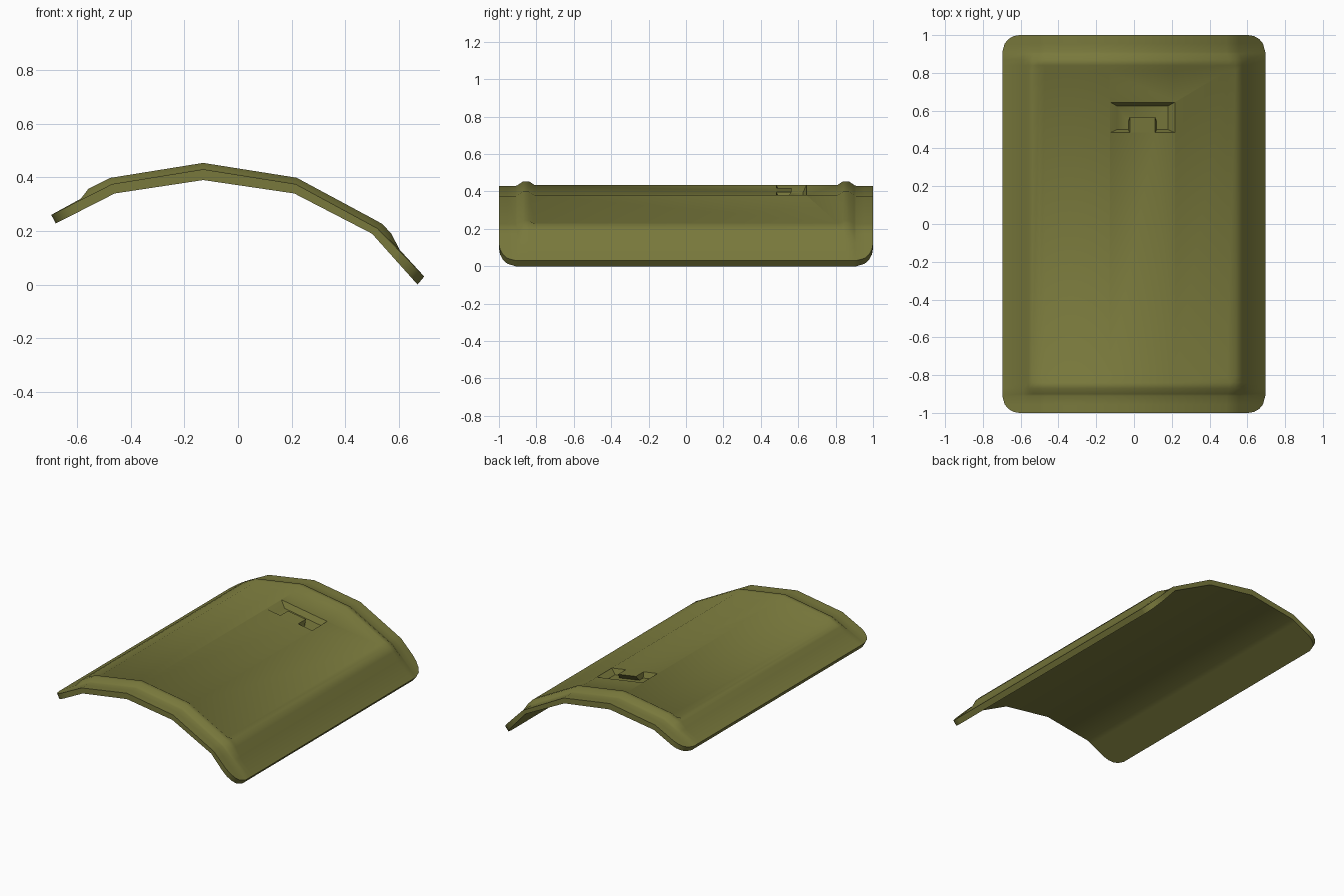
import bpy, bmesh, math
from mathutils import Vector

if "Cube" in bpy.data.objects:
    bpy.data.objects.remove(bpy.data.objects["Cube"])

# Cross-section: outer and inner skins of the bent plate (x, z)
OUTER = [(-.697, .26), (-.47, .375), (-.13, .43), (.215, .375), (.52, .21), (.695, .03)]
INNER = [(-.68, .228), (-.46, .34), (-.13, .39), (.21, .34), (.50, .19), (.67, 0)]
RIM = [0, .004, .024, .024, .005]      # height of the raised border, ring by ring
R = .09                                # plan corner radius


def section(x):
    for i in range(len(OUTER) - 1):
        if x <= OUTER[i + 1][0] or i == len(OUTER) - 2:
            a, b = OUTER[i], OUTER[i + 1]
            t = (x - a[0]) / (b[0] - a[0])
            return (Vector(a).lerp(Vector(b), t),
                    Vector(INNER[i]).lerp(Vector(INNER[i + 1]), t))


def mesh_object(name, bm):
    bmesh.ops.recalc_face_normals(bm, faces=bm.faces[:])
    me = bpy.data.meshes.new(name)
    bm.to_mesh(me)
    bm.free()
    ob = bpy.data.objects.new(name, me)
    bpy.context.collection.objects.link(ob)
    return ob


# Grid stations with their ring number
cols = [(-.697, 0), (-.585, 1), (-.55, 2), (-.53, 3), (-.50, 4), (-.47, 4), (-.13, 4),
        (.215, 4), (.49, 4), (.52, 3), (.555, 2), (.60, 1), (.695, 0)]
half = [(1 - R + R * math.sin(math.radians(a)), 0) for a in (90, 70, 50, 30, 0)]
half += [(.90, 1), (.87, 2), (.84, 3), (.81, 4)]
rows = [(-y, k) for y, k in half] + [(y, k) for y, k in reversed(half)]

# Curved plate with raised border
bm = bmesh.new()
top, bot = [], []
for y, ky in rows:
    over = max(0, abs(y) - (1 - R))
    cut = R - math.sqrt(max(0, R * R - over * over))
    tr, br = [], []
    for x, kx in cols:
        x = min(max(x, -.697 + cut), .695 - cut)
        p, q = section(x)
        p = p + (p - q).normalized() * RIM[min(kx, ky)]
        tr.append(bm.verts.new((p.x, y, p.y)))
        br.append(bm.verts.new((q.x, y, q.y)))
    top.append(tr)
    bot.append(br)
nr, nc = len(rows), len(cols)
for g in (top, bot):
    for j in range(nr - 1):
        for i in range(nc - 1):
            bm.faces.new((g[j][i], g[j][i + 1], g[j + 1][i + 1], g[j + 1][i]))
loop = [(0, i) for i in range(nc)] + [(j, nc - 1) for j in range(1, nr)]
loop += [(nr - 1, i) for i in range(nc - 2, -1, -1)] + [(j, 0) for j in range(nr - 2, 0, -1)]
for (a, b), (c, d) in zip(loop, loop[1:] + loop[:1]):
    bm.faces.new((top[a][b], top[c][d], bot[c][d], bot[a][b]))
plate = mesh_object("curved_cover_plate", bm)

# U-shaped latch recess with sloping walls around a finger tab
upper = [(-.133, .48), (-.133, .648), (.223, .648), (.223, .48),
         (.11, .48), (.11, .57), (-.02, .57), (-.02, .48)]
lower = [(-.09, .50), (-.09, .625), (.18, .625), (.18, .50),
         (.12, .50), (.12, .54), (-.03, .54), (-.03, .50)]
bm = bmesh.new()
rings = [[bm.verts.new((x, y, .43 - .1594 * (x + .13) + dz)) for x, y in pts]
         for pts, dz in ((upper, .012), (lower, -.03))]
for r in rings:
    bm.faces.new(r)
for i in range(8):
    k = (i + 1) % 8
    bm.faces.new((rings[0][i], rings[0][k], rings[1][k], rings[1][i]))
cutter = mesh_object("latch_recess_cutter", bm)
cutter.hide_render = True

mod = plate.modifiers.new("recess", 'BOOLEAN')
mod.operation = 'DIFFERENCE'
mod.solver = 'EXACT'
mod.object = cutter
bpy.context.view_layer.objects.active = plate
plate.select_set(True)
bpy.ops.object.modifier_apply(modifier=mod.name)
bpy.data.objects.remove(cutter)

# Olive finish, smooth with crisp edges
mat = bpy.data.materials.new("olive")
mat.diffuse_color = (.19, .19, .045, 1)
mat.use_nodes = True
mat.node_tree.nodes["Principled BSDF"].inputs["Base Color"].default_value = mat.diffuse_color
plate.data.materials.clear()
plate.data.materials.append(mat)
bpy.ops.object.shade_smooth_by_angle(angle=math.radians(40))
